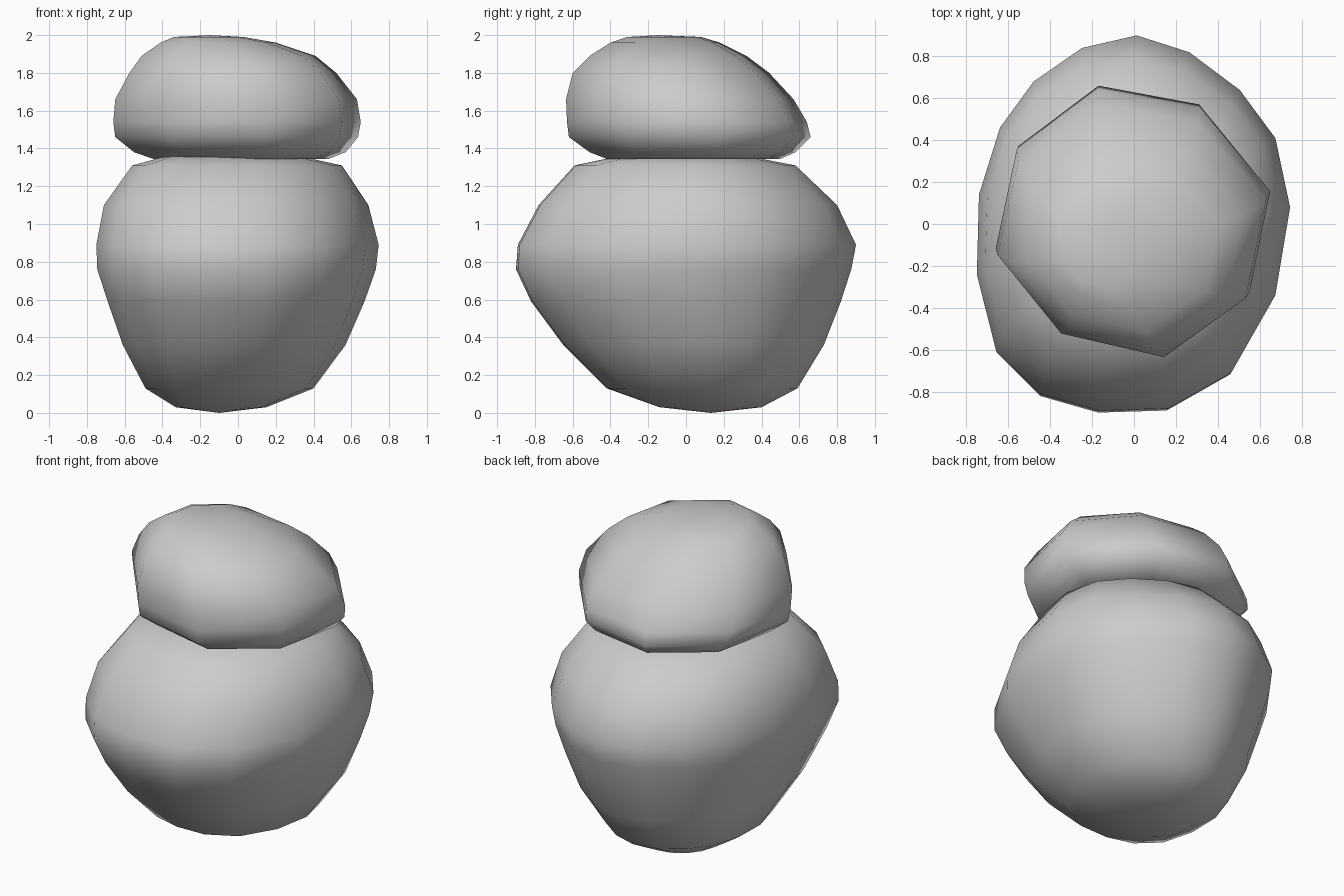
import bpy, bmesh

if "Cube" in bpy.data.objects:
    bpy.data.objects.remove(bpy.data.objects["Cube"])


def boulder(name, outline, rings, bottom, top):
    """Loft a plan outline through rings of (z, x_min, x_max, y_min, y_max)."""
    xs = [p[0] for p in outline]
    ys = [p[1] for p in outline]
    unit = [((x - min(xs)) / (max(xs) - min(xs)),
             (y - min(ys)) / (max(ys) - min(ys))) for x, y in outline]
    n = len(unit)
    bm = bmesh.new()
    loops = [[bm.verts.new((x0 + u * (x1 - x0), y0 + v * (y1 - y0), z))
              for u, v in unit] for z, x0, x1, y0, y1 in rings]
    for a, b in zip(loops, loops[1:]):
        for i in range(n):
            j = (i + 1) % n
            bm.faces.new((a[i], a[j], b[j], b[i]))
    low, high = bm.verts.new(bottom), bm.verts.new(top)
    for i in range(n):
        j = (i + 1) % n
        bm.faces.new((low, loops[0][j], loops[0][i]))
        bm.faces.new((high, loops[-1][i], loops[-1][j]))
    bmesh.ops.recalc_face_normals(bm, faces=bm.faces)
    for f in bm.faces:
        f.smooth = True
    mesh = bpy.data.meshes.new(name)
    bm.to_mesh(mesh)
    bm.free()
    obj = bpy.data.objects.new(name, mesh)
    bpy.context.collection.objects.link(obj)
    return obj


# large lower stone
boulder("lower_stone",
        [(.01, .90), (-.25, .84), (-.48, .68), (-.64, .46), (-.74, .14), (-.75, -.24),
         (-.66, -.60), (-.45, -.81), (-.17, -.89), (.16, -.88), (.46, -.71),
         (.67, -.34), (.74, .08), (.67, .41), (.50, .64), (.26, .82)],
        [(.03, -.33, .15, -.14, .40),
         (.13, -.49, .40, -.42, .59),
         (.36, -.61, .57, -.65, .73),
         (.59, -.69, .67, -.82, .82),
         (.76, -.745, .73, -.90, .875),
         (.89, -.75, .745, -.89, .90),
         (1.10, -.71, .69, -.78, .80),
         (1.31, -.56, .55, -.59, .58),
         (1.365, -.36, .30, -.33, .30)],
        (-.1, .13, 0), (0, 0, 1.365))

# smaller eight-sided upper stone, sloping down towards the back right
boulder("upper_stone",
        [(-.66, -.11), (-.35, -.51), (.15, -.63), (.55, -.33),
         (.65, .17), (.32, .57), (-.17, .66), (-.56, .37)],
        [(1.345, -.45, .48, -.42, .50),
         (1.38, -.55, .57, -.51, .58),
         (1.46, -.65, .635, -.62, .66),
         (1.54, -.66, .65, -.63, .64),
         (1.66, -.65, .63, -.635, .57),
         (1.80, -.575, .52, -.60, .44),
         (1.89, -.51, .41, -.51, .32),
         (1.96, -.41, .20, -.40, .18),
         (1.99, -.34, .03, -.31, .08)],
        (0, .02, 1.34), (-.15, -.15, 2.0))
